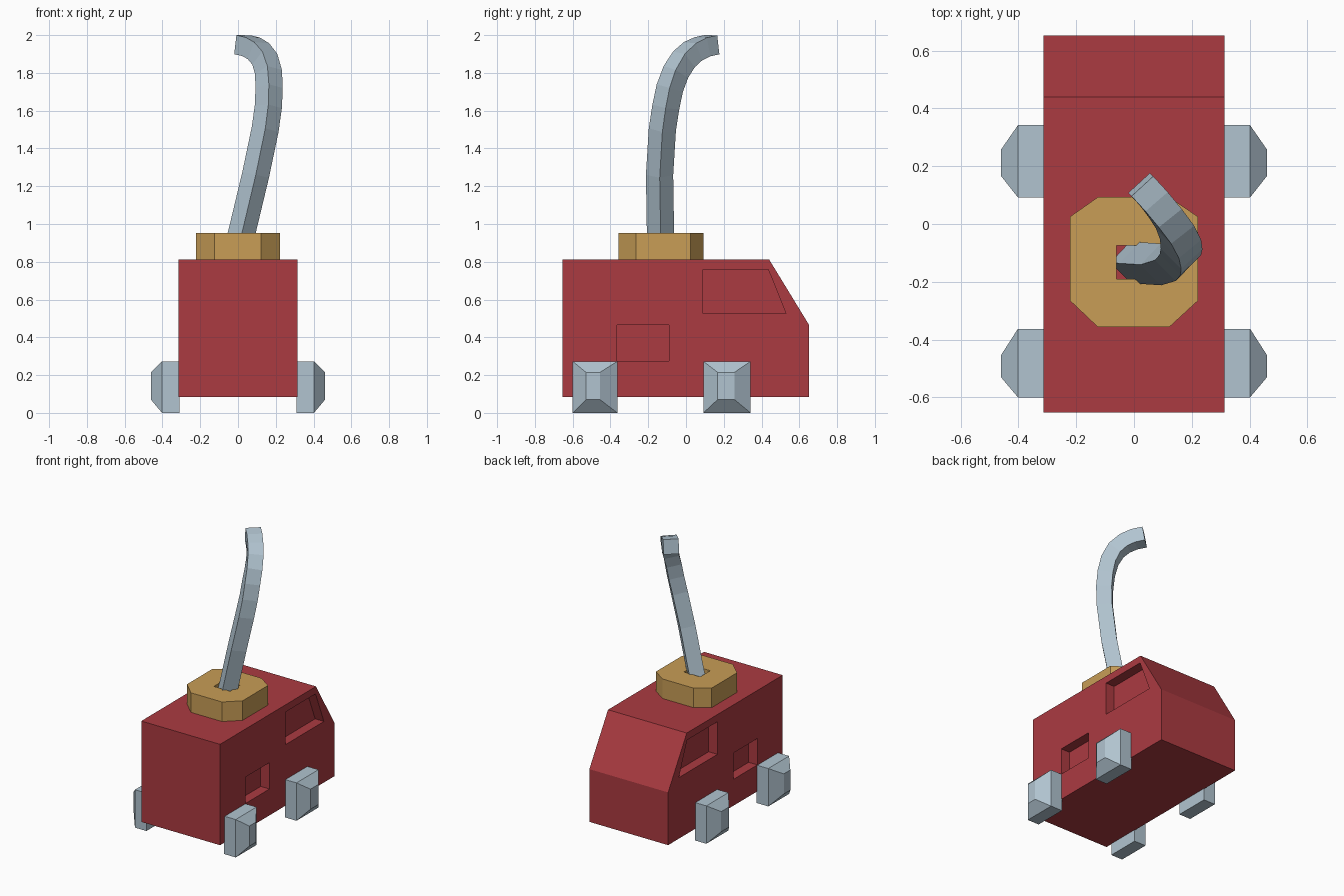
import bpy, bmesh
from mathutils import Vector

if "Cube" in bpy.data.objects:
    bpy.data.objects.remove(bpy.data.objects["Cube"])


def material(name, rgb):
    m = bpy.data.materials.new(name)
    m.diffuse_color = (*rgb, 1)
    m.use_nodes = True
    m.node_tree.nodes["Principled BSDF"].inputs["Base Color"].default_value = m.diffuse_color
    return m


RED = material("red", (0.41, 0.043, 0.053))
STEEL = material("steel blue grey", (0.44, 0.55, 0.63))
GOLD = material("ochre", (0.58, 0.34, 0.094))


def loft(name, rings, mat):
    """Closed solid through a list of matching rings of points."""
    bm = bmesh.new()
    loops = [[bm.verts.new(p) for p in r] for r in rings]
    n = len(loops[0])
    for a, b in zip(loops, loops[1:]):
        for i in range(n):
            j = (i + 1) % n
            bm.faces.new((a[i], a[j], b[j], b[i]))
    bm.faces.new(loops[0])
    bm.faces.new(loops[-1])
    bmesh.ops.recalc_face_normals(bm, faces=bm.faces)
    me = bpy.data.meshes.new(name)
    bm.to_mesh(me)
    bm.free()
    me.materials.append(mat)
    ob = bpy.data.objects.new(name, me)
    bpy.context.collection.objects.link(ob)
    return ob


def side_ring(x, profile):
    return [(x, y, z) for y, z in profile]


def flat_ring(z, profile):
    return [(x, y, z) for x, y in profile]


def rect(a0, a1, b0, b1):
    return [(a0, b0), (a1, b0), (a1, b1), (a0, b1)]


def cut(ob, cutter):
    cutter.hide_render = True
    mod = ob.modifiers.new("cut", 'BOOLEAN')
    mod.operation = 'DIFFERENCE'
    mod.solver = 'EXACT'
    mod.object = cutter
    bpy.context.view_layer.objects.active = ob
    bpy.ops.object.modifier_apply(modifier=mod.name)
    bpy.data.objects.remove(cutter)


# Body with sloped rear, recessed windows on both sides
W, DEPTH = 0.314, 0.07
profile = [(-0.653, 0.085), (0.652, 0.085), (0.652, 0.465), (0.44, 0.812), (-0.653, 0.812)]
body = loft("body", [side_ring(-W, profile), side_ring(W, profile)], RED)
window = [(0.09, 0.525), (0.53, 0.525), (0.435, 0.76), (0.09, 0.76)]
hatch = rect(-0.365, -0.09, 0.275, 0.465)
for s in (-1, 1):
    for shape in (window, hatch):
        cut(body, loft("recess_cutter", [side_ring(s * (W - DEPTH), shape),
                                         side_ring(s * (W + 0.1), shape)], RED))

# Wheels: blocks with tapered outer ends
for s, side in ((-1, "left"), (1, "right")):
    for y0, y1, i0, i1, end in ((-0.6, -0.363, -0.53, -0.455, "front"),
                                (0.092, 0.342, 0.167, 0.257, "back")):
        outer = rect(y0, y1, 0, 0.273)
        tip = rect(i0, i1, 0.07, 0.215)
        loft(f"{side}_{end}_wheel", [side_ring(s * 0.31, outer), side_ring(s * 0.402, outer),
                                     side_ring(s * 0.461, tip)], STEEL)

# Octagonal collar with a square hole
octagon = [(-0.125, -0.357), (0.122, -0.357), (0.222, -0.265), (0.222, 0.025),
           (0.122, 0.093), (-0.125, 0.093), (-0.222, 0.025), (-0.222, -0.265)]
collar = loft("collar", [flat_ring(0.81, octagon), flat_ring(0.953, octagon)], GOLD)
hole = rect(-0.06, 0.07, -0.19, -0.075)
cut(collar, loft("hole_cutter", [flat_ring(0.7, hole), flat_ring(1.1, hole)], GOLD))

# Curved square pipe: points are (bend, sideways, height)
path = [(-0.085, -0.102, 0.83), (-0.109, -0.082, 0.95), (-0.165, -0.033, 1.26),
        (-0.19, 0.013, 1.5), (-0.189, 0.038, 1.62), (-0.177, 0.056, 1.72),
        (-0.152, 0.076, 1.805), (-0.108, 0.093, 1.872), (-0.05, 0.103, 1.915),
        (0.012, 0.11, 1.938), (0.08, 0.113, 1.949)]
U, V = Vector((-0.7071, 0.7071, 0)), Vector((0.7071, 0.7071, 0))
points = [U * u + V * v + Vector((0, 0, z)) for u, v, z in path]
rings = []
for i, p in enumerate(points):
    t = (points[min(i + 1, len(points) - 1)] - points[max(i - 1, 0)]).normalized()
    side = (V - t * V.dot(t)).normalized() * 0.051
    up = t.cross(side)
    rings.append([p + side + up, p - side + up, p - side - up, p + side - up])
loft("curved_pipe", rings, STEEL)
